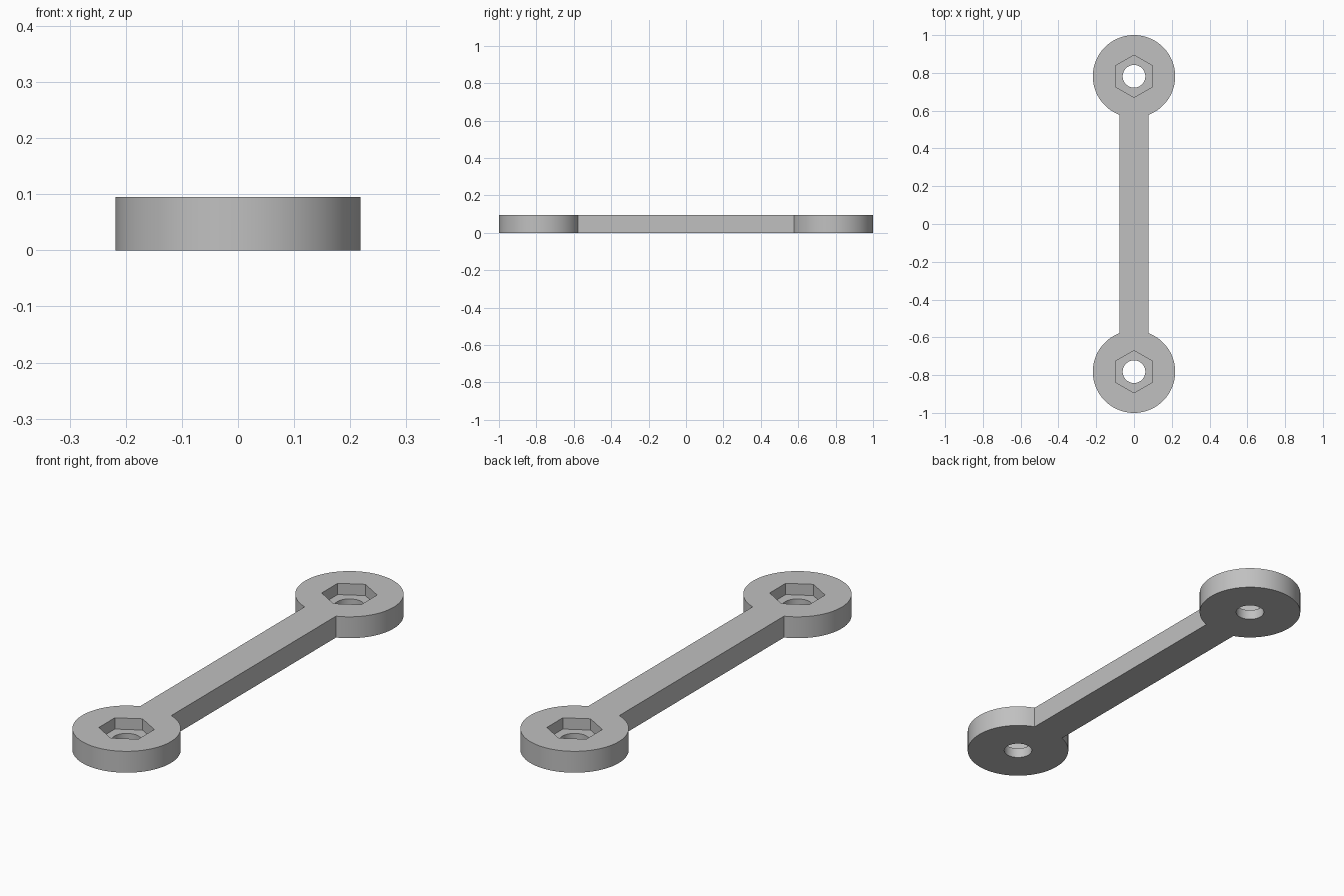
import bpy
import bmesh
from math import sin, cos, pi, asin, radians

HEIGHT = 0.095
RING_R = 0.218
CENTRE_Y = 1 - RING_R
BAR_HALF = 0.077
HOLE_R = 0.06
HEX_R = 0.112
HEX_FLOOR = 0.045

cube = bpy.data.objects.get("Cube")
if cube:
    bpy.data.objects.remove(cube, do_unlink=True)

grey = bpy.data.materials.new("light grey")
grey.use_nodes = True
colour = (0.53, 0.53, 0.53, 1)
grey.diffuse_color = colour
grey.node_tree.nodes["Principled BSDF"].inputs["Base Color"].default_value = colour


def prism(name, outline, bottom, top):
    """Extrude a counter-clockwise outline from bottom to top."""
    bm = bmesh.new()
    face = bm.faces.new([bm.verts.new((x, y, bottom)) for x, y in outline])
    moved = bmesh.ops.extrude_face_region(bm, geom=[face], use_keep_orig=True)["geom"]
    verts = [v for v in moved if isinstance(v, bmesh.types.BMVert)]
    bmesh.ops.translate(bm, verts=verts, vec=(0, 0, top - bottom))
    bmesh.ops.recalc_face_normals(bm, faces=bm.faces)
    mesh = bpy.data.meshes.new(name)
    bm.to_mesh(mesh)
    bm.free()
    mesh.materials.append(grey)
    obj = bpy.data.objects.new(name, mesh)
    bpy.context.collection.objects.link(obj)
    return obj


def polygon(radius, y, sides):
    angles = [pi / 2 + 2 * pi * i / sides for i in range(sides)]
    return [(radius * cos(a), y + radius * sin(a)) for a in angles]


# Outline: a long arc around each end, joined by the straight bar sides
gap = asin(BAR_HALF / RING_R)
steps = 72
start, sweep = -pi / 2 + gap, 2 * (pi - gap)
arc = [(RING_R * cos(start + sweep * i / steps),
        CENTRE_Y + RING_R * sin(start + sweep * i / steps)) for i in range(steps + 1)]
link = prism("link_bar", arc + [(-x, -y) for x, y in arc], 0, HEIGHT)

# Bolt holes and hexagonal nut pockets at both ends
cutters = []
for side, y in (("back", CENTRE_Y), ("front", -CENTRE_Y)):
    cutters.append(prism(side + "_bolt_hole", polygon(HOLE_R, y, 48), -0.1, 0.2))
    cutters.append(prism(side + "_nut_pocket", polygon(HEX_R, y, 6), HEX_FLOOR, 0.2))
for cutter in cutters:
    cutter.hide_render = True
    mod = link.modifiers.new(cutter.name, 'BOOLEAN')
    mod.operation = 'DIFFERENCE'
    mod.solver = 'EXACT'
    mod.object = cutter

# Apply the cuts and drop the cutters
graph = bpy.context.evaluated_depsgraph_get()
result = bpy.data.meshes.new_from_object(link.evaluated_get(graph))
link.modifiers.clear()
link.data = result
for cutter in cutters:
    bpy.data.objects.remove(cutter, do_unlink=True)

# Smooth round walls, crisp edges
result.shade_smooth()
result.set_sharp_from_angle(angle=radians(30))
